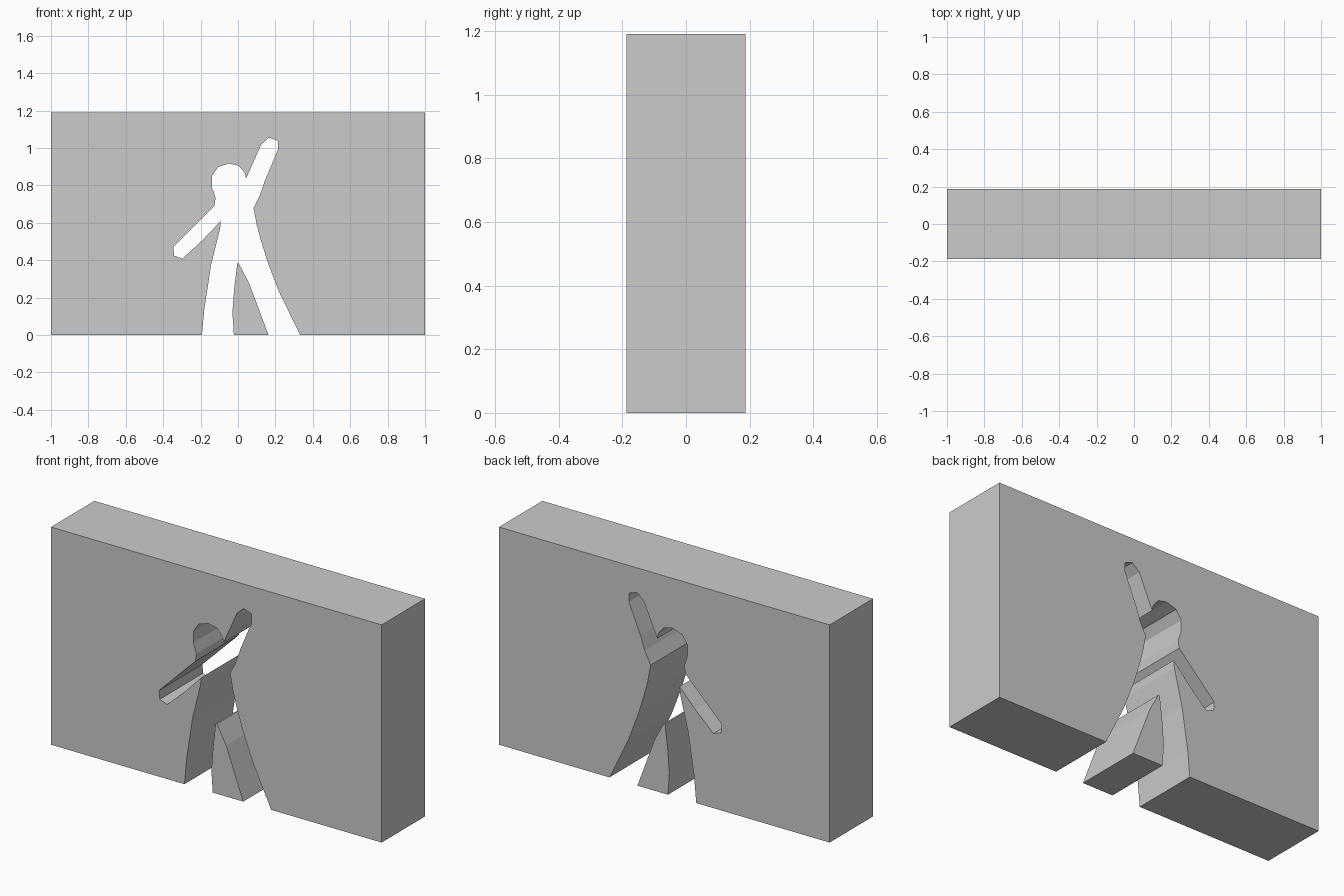
import bpy, bmesh

if "Cube" in bpy.data.objects:
    bpy.data.objects.remove(bpy.data.objects["Cube"])

HALF_DEPTH = 0.187
HEIGHT = 1.19


def slab(name, profile):
    """Extrude an x-z outline through the full wall thickness."""
    bm = bmesh.new()
    face = bm.faces.new([bm.verts.new((x, -HALF_DEPTH, z)) for x, z in profile])
    out = bmesh.ops.extrude_face_region(bm, geom=[face])
    moved = [g for g in out["geom"] if isinstance(g, bmesh.types.BMVert)]
    bmesh.ops.translate(bm, verts=moved, vec=(0, 2 * HALF_DEPTH, 0))
    bmesh.ops.recalc_face_normals(bm, faces=bm.faces)
    mesh = bpy.data.meshes.new(name)
    bm.to_mesh(mesh)
    bm.free()
    obj = bpy.data.objects.new(name, mesh)
    bpy.context.collection.objects.link(obj)
    return obj


# Figure-shaped opening, from the left foot over the head to the right foot
left_leg = [(-0.193, 0), (-0.18, 0.14), (-0.144, 0.375), (-0.096, 0.568), (-0.092, 0.61)]
low_arm = [(-0.187, 0.51), (-0.297, 0.408), (-0.342, 0.424), (-0.346, 0.472), (-0.126, 0.69)]
head = [(-0.12, 0.733), (-0.139, 0.788), (-0.139, 0.85), (-0.107, 0.898), (-0.048, 0.917),
        (0.003, 0.906), (0.037, 0.866), (0.043, 0.836)]
raised_arm = [(0.124, 1.018), (0.166, 1.056), (0.214, 1.038), (0.214, 0.992),
              (0.144, 0.826), (0.118, 0.75), (0.083, 0.68)]
right_leg = [(0.1, 0.59), (0.123, 0.504), (0.16, 0.386), (0.22, 0.23), (0.332, 0)]

# Wall with the opening
wall = slab("wall", [(-1, 0)] + left_leg + low_arm + head + raised_arm + right_leg
            + [(1, 0), (1, HEIGHT), (-1, HEIGHT)])

# Block left standing between the legs
leg_gap = slab("leg_gap_block", [(-0.022, 0), (-0.03, 0.12), (-0.02, 0.25), (-0.004, 0.382),
                                 (0.004, 0.382), (0.059, 0.279), (0.163, 0)])
